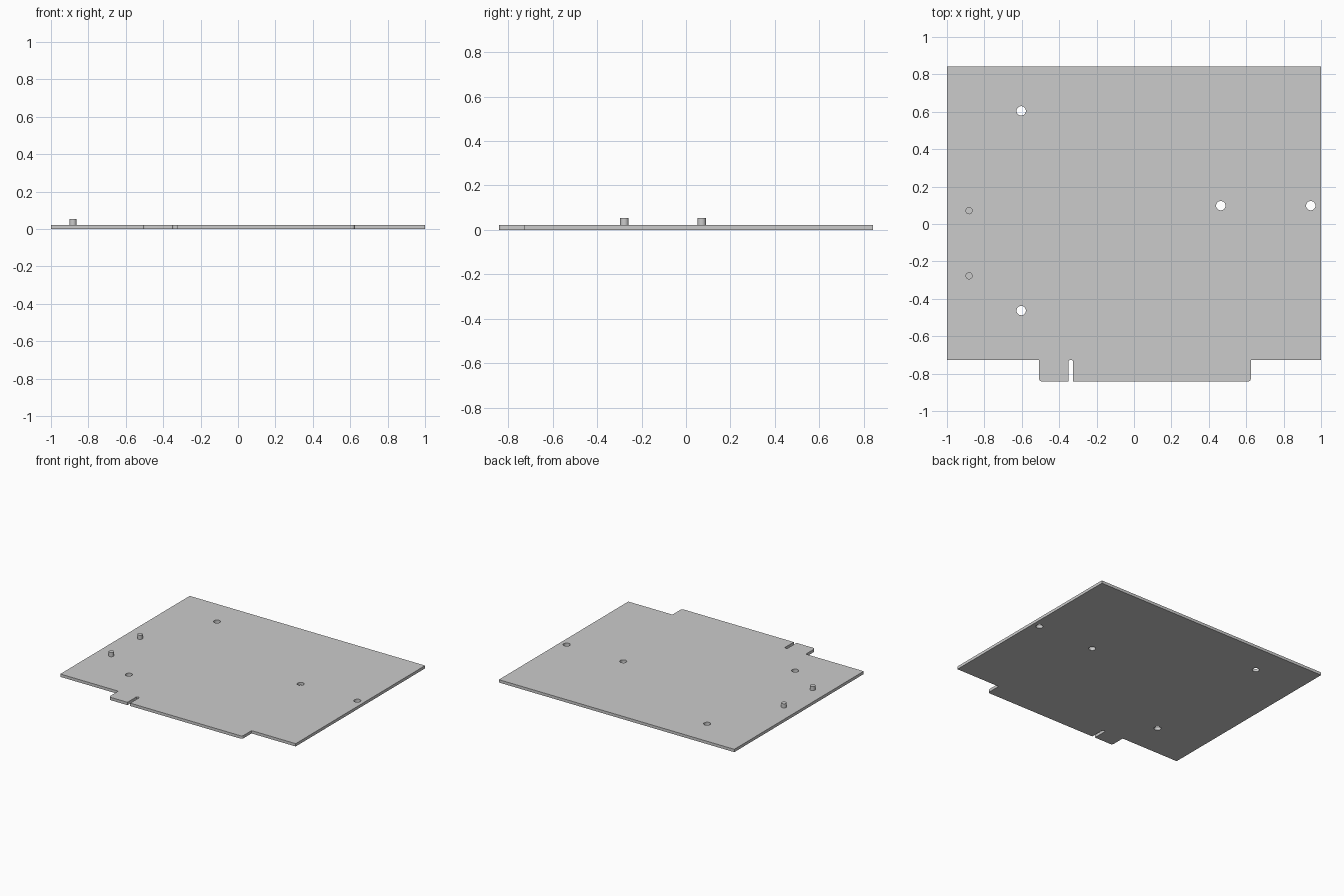
import bpy
from math import cos, sin, pi

THICK = 0.022
PIN_TOP = 0.054
SIDES = 32

cube = bpy.data.objects.get("Cube")
if cube:
    bpy.data.objects.remove(cube, do_unlink=True)

# One plain grey for everything
grey = bpy.data.materials.new("plain_grey")
grey.use_nodes = True
colour = (0.6, 0.6, 0.6, 1)
grey.diffuse_color = colour
grey.node_tree.nodes["Principled BSDF"].inputs["Base Color"].default_value = colour


def arc(cx, cy, r, start, end, steps):
    """Points on an arc, angles in quarter turns."""
    angles = [(start + (end - start) * i / steps) * pi / 2 for i in range(steps + 1)]
    return [(cx + r * cos(a), cy + r * sin(a)) for a in angles]


def add_loop(curve, points):
    spline = curve.splines.new("POLY")
    spline.points.add(len(points) - 1)
    for p, (x, y) in zip(spline.points, points):
        p.co = (x, y, 0, 1)
    spline.use_cyclic_u = True


# Board outline with the edge connector tab and its key slot
back, shoulder, front = 0.842, -0.728, -0.842
tab_left, tab_right = -0.508, 0.625
slot_left, slot_right = -0.35, -0.326
r, s = 0.016, 0.006
outline = [(-1, back), (-1, shoulder), (tab_left, shoulder)]
outline += arc(tab_left + r, front + r, r, 2, 3, 4)
outline += [(slot_left, front)]
outline += arc(slot_left + s, shoulder - s, s, 2, 1, 3)
outline += arc(slot_right - s, shoulder - s, s, 1, 0, 3)
outline += [(slot_right, front)]
outline += arc(tab_right - r, front + r, r, 3, 4, 4)
outline += [(tab_right, shoulder), (1, shoulder), (1, back)]

# Board with round mounting holes
curve = bpy.data.curves.new("board", "CURVE")
curve.dimensions = "2D"
curve.fill_mode = "BOTH"
curve.extrude = THICK / 2
add_loop(curve, outline)
for x, y in [(-0.603, 0.605), (-0.603, -0.463), (0.464, 0.098), (0.945, 0.098)]:
    add_loop(curve, arc(x, y, 0.025, 0, 4, SIDES)[:-1])
board = bpy.data.objects.new("board", curve)
board.location.z = THICK / 2
bpy.context.collection.objects.link(board)
curve.materials.append(grey)

bpy.ops.object.select_all(action="DESELECT")
board.select_set(True)
bpy.context.view_layer.objects.active = board
bpy.ops.object.convert(target="MESH")
bpy.ops.object.shade_smooth_by_angle()

# Two short pins standing on the board
for name, y in [("back_pin", 0.071), ("front_pin", -0.277)]:
    bpy.ops.mesh.primitive_cylinder_add(
        vertices=SIDES, radius=0.019, depth=PIN_TOP - THICK / 2,
        location=(-0.882, y, (PIN_TOP + THICK / 2) / 2))
    pin = bpy.context.object
    pin.name = name
    pin.data.materials.append(grey)
    bpy.ops.object.shade_smooth_by_angle()
